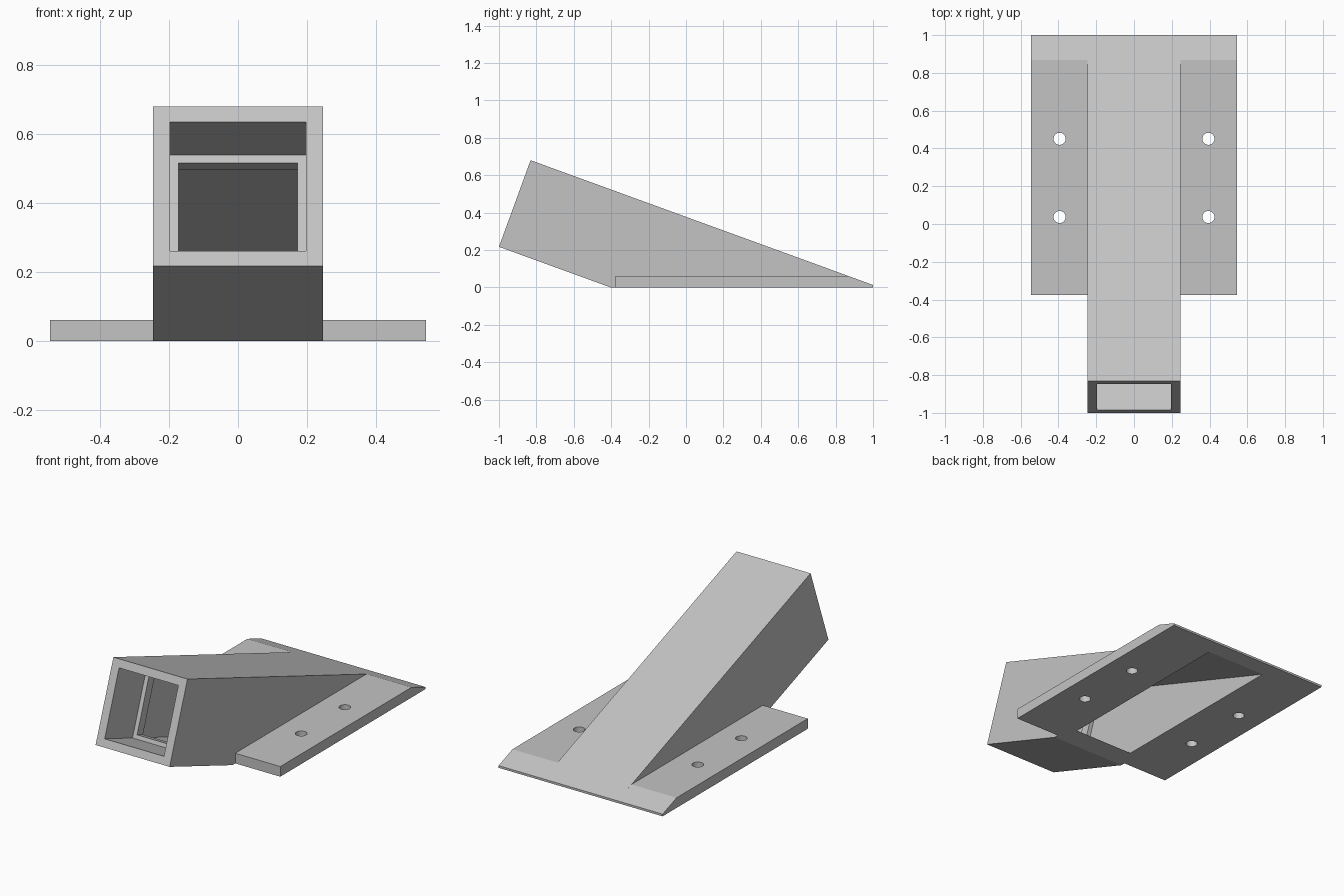
import bpy, bmesh, math
from mathutils import Matrix, Vector

if "Cube" in bpy.data.objects:
    bpy.data.objects.remove(bpy.data.objects["Cube"], do_unlink=True)

TILT = Matrix.Rotation(math.radians(-20), 4, "X")
NOSE = Matrix.Translation((0, -1, 0.217)) @ TILT   # origin at lower front edge of the tube

grey = bpy.data.materials.new("light grey")
grey.use_nodes = True
colour = (0.55, 0.55, 0.55, 1)
grey.diffuse_color = colour
grey.node_tree.nodes["Principled BSDF"].inputs["Base Color"].default_value = colour


def make_object(name, bm):
    bmesh.ops.recalc_face_normals(bm, faces=bm.faces)
    mesh = bpy.data.meshes.new(name)
    bm.to_mesh(mesh)
    bm.free()
    mesh.materials.append(grey)
    obj = bpy.data.objects.new(name, mesh)
    bpy.context.collection.objects.link(obj)
    return obj


def prism(name, profile, x0, x1):
    """Extrude a (y, z) profile from x0 to x1."""
    bm = bmesh.new()
    face = bm.faces.new([bm.verts.new((x0, y, z)) for y, z in profile])
    new = bmesh.ops.extrude_face_region(bm, geom=[face])["geom"]
    verts = [g for g in new if isinstance(g, bmesh.types.BMVert)]
    bmesh.ops.translate(bm, verts=verts, vec=(x1 - x0, 0, 0))
    return make_object(name, bm)


def tube_cutter(name, half_width, near, far, low, high):
    """Box aligned with the sloping tube, from depth near to far."""
    profile = []
    for depth, height in ((near, low), (far, low), (far, high), (near, high)):
        p = NOSE @ Vector((0, depth, height))
        profile.append((p.y, p.z))
    return prism(name, profile, -half_width, half_width)


def hole_cutter(x, y):
    bm = bmesh.new()
    bmesh.ops.create_cone(bm, cap_ends=True, segments=32, radius1=0.032, radius2=0.032,
                          depth=0.3, matrix=Matrix.Translation((x, y, 0.03)))
    return make_object("hole_cutter", bm)


def combine(obj, others, operation):
    """Apply a boolean with each helper, then discard the helper."""
    for other in others:
        other.hide_render = True
        mod = obj.modifiers.new("boolean", "BOOLEAN")
        mod.operation = operation
        mod.solver = "EXACT"
        mod.object = other
        bpy.context.view_layer.objects.active = obj
        bpy.ops.object.modifier_apply(modifier=mod.name)
        bpy.data.objects.remove(other, do_unlink=True)


# Sloping square tube, cut flat at the base
tube = prism("sloping_tube", [(-1, 0.217), (-0.831, 0.68), (1, 0.013), (1, 0), (-0.404, 0)],
             -0.246, 0.246)

# Front socket, narrower stop frame, and hollow running out through the base
combine(tube, [
    tube_cutter("socket_cutter", 0.197, -0.1, 0.281, 0.047, 0.445),
    tube_cutter("stop_cutter", 0.172, 0.2, 0.4, 0.071, 0.421),
    tube_cutter("hollow_cutter", 0.197, 0.34, 2.4, 0.047, 0.445),
], "DIFFERENCE")

# Mounting flanges with two screw holes each
for side, sign in (("left", 1), ("right", -1)):
    flange = prism(side + "_flange",
                   [(-0.377, 0), (-0.377, 0.061), (0.868, 0.061), (1, 0.013), (1, 0)],
                   sign * 0.246, sign * 0.545)
    combine(flange, [hole_cutter(sign * 0.394, y) for y in (0.037, 0.451)], "DIFFERENCE")
